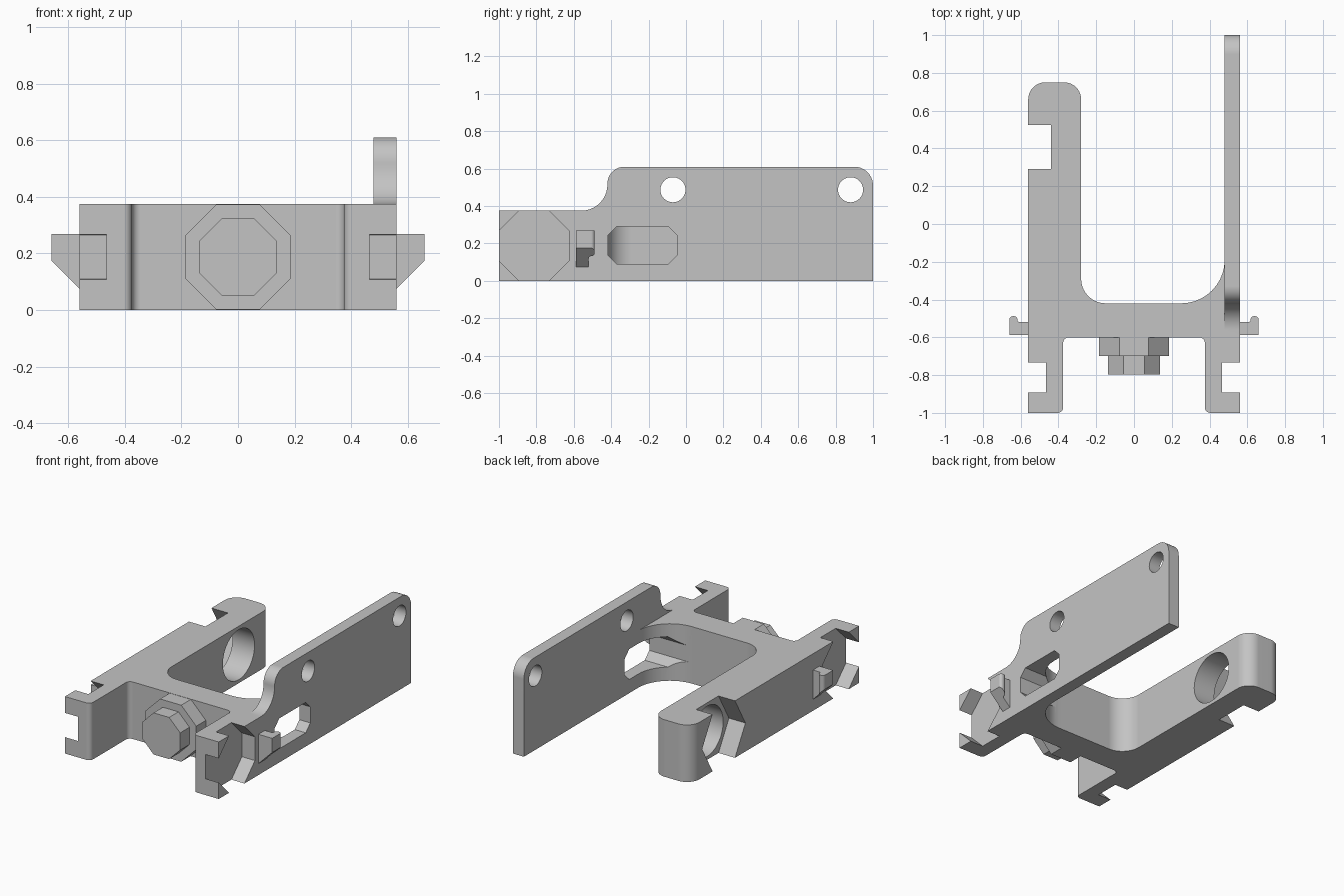
import bpy, bmesh, math
from mathutils import Vector

cube = bpy.data.objects.get("Cube")
if cube:
    bpy.data.objects.remove(cube, do_unlink=True)

grey = bpy.data.materials.new("matte_grey")
grey.use_nodes = True
COLOUR = (0.55, 0.55, 0.55, 1)
grey.diffuse_color = COLOUR
grey.node_tree.nodes["Principled BSDF"].inputs["Base Color"].default_value = COLOUR


def rounded(corners, steps=10):
    """Polygon whose right-angle corners (a, b, radius) become arcs."""
    out = []
    for i, c in enumerate(corners):
        p = Vector(c[:2])
        if len(c) == 2:
            out.append(p)
            continue
        d1 = (Vector(corners[i - 1][:2]) - p).normalized()
        d2 = (Vector(corners[(i + 1) % len(corners)][:2]) - p).normalized()
        centre = p + (d1 + d2) * c[2]
        for k in range(steps + 1):
            t = math.pi / 2 * k / steps
            out.append(centre - c[2] * (d2 * math.cos(t) + d1 * math.sin(t)))
    return out


def ngon(a, b, radius, sides, turn=0.0):
    return [(a + radius * math.cos(turn + math.tau * k / sides),
             b + radius * math.sin(turn + math.tau * k / sides)) for k in range(sides)]


def octagon(a, b, apothem):
    return ngon(a, b, apothem / math.cos(math.pi / 8), 8, math.pi / 8)


def prism(name, outline, axis, lo, hi, cut=None):
    """Extrude a 2D outline along an axis, optionally trimmed by a plane."""
    place = {"x": lambda a, b, t: (t, a, b),
             "y": lambda a, b, t: (a, t, b),
             "z": lambda a, b, t: (a, b, t)}[axis]
    bm = bmesh.new()
    base = bm.faces.new([bm.verts.new(place(p[0], p[1], lo)) for p in outline])
    new = bmesh.ops.extrude_face_region(bm, geom=[base])["geom"]
    bmesh.ops.translate(bm, vec=place(0, 0, hi - lo),
                        verts=[v for v in new if isinstance(v, bmesh.types.BMVert)])
    if cut:
        res = bmesh.ops.bisect_plane(bm, geom=bm.verts[:] + bm.edges[:] + bm.faces[:],
                                     plane_co=cut[0], plane_no=cut[1], clear_outer=True)
        rim = [e for e in res["geom_cut"] if isinstance(e, bmesh.types.BMEdge)]
        bmesh.ops.holes_fill(bm, edges=rim, sides=0)
    bmesh.ops.recalc_face_normals(bm, faces=bm.faces[:])
    mesh = bpy.data.meshes.new(name)
    bm.to_mesh(mesh)
    bm.free()
    mesh.materials.append(grey)
    ob = bpy.data.objects.new(name, mesh)
    bpy.context.collection.objects.link(ob)
    return ob


def activate(ob):
    bpy.ops.object.select_all(action="DESELECT")
    ob.select_set(True)
    bpy.context.view_layer.objects.active = ob


def combine(target, tool, operation="DIFFERENCE"):
    tool.hide_render = True
    mod = target.modifiers.new("combine", "BOOLEAN")
    mod.operation, mod.solver, mod.object = operation, "EXACT", tool
    activate(target)
    bpy.ops.object.modifier_apply(modifier=mod.name)
    bpy.data.objects.remove(tool, do_unlink=True)


def finish(ob):
    activate(ob)
    bpy.ops.object.shade_smooth_by_angle(angle=math.radians(30))
    ob.modifiers.new("even_shading", "WEIGHTED_NORMAL").keep_sharp = True


HEIGHT = 0.375
MID = HEIGHT / 2

# Frame: bridge, two front legs, thick right arm and the foot of the left plate
frame = prism("bracket_frame", rounded([
    (-0.56, -1), (-0.375, -1, 0.03), (-0.375, -0.6, 0.03),
    (0.375, -0.6, 0.03), (0.375, -1, 0.03), (0.56, -1),
    (0.56, 1), (0.48, 1), (0.48, -0.42, 0.23),
    (-0.28, -0.42, 0.13), (-0.28, 0.75, 0.09), (-0.56, 0.75, 0.09)]), "z", 0, HEIGHT)

# Raised left plate
plate = prism("side_plate", rounded([
    (-0.6, 0.2), (1, 0.2), (1, 0.61, 0.1), (-0.42, 0.61, 0.09),
    (-0.42, HEIGHT, 0.14), (-0.6, HEIGHT)]), "x", 0.48, 0.56)
combine(frame, plate, "UNION")

# Round holes and long slot in the plate
for y in (-0.07, 0.88):
    combine(frame, prism("plate_hole", ngon(y, 0.487, 0.067, 40), "x", 0.4, 0.7))
y0, y1, z0, z1, c = -0.418, -0.048, 0.09, 0.29, 0.047
slot = [(y0 + c, z0), (y1 - c, z0), (y1, z0 + c), (y1, z1 - c),
        (y1 - c, z1), (y0 + c, z1), (y0, z1 - c), (y0, z0 + c)]
combine(frame, prism("plate_slot", slot, "x", 0.2, 0.7))

# Octagonal pockets in the outside of the front legs
for s in (-1, 1):
    lo, hi = sorted((s * 0.465, s * 0.7))
    combine(frame, prism("leg_pocket", octagon(-0.8125, MID, 0.189), "x", lo, hi))

# Hexagonal pocket and round hole through the right arm
combine(frame, prism("arm_pocket", ngon(0.407, MID, 0.225, 6), "x", -0.7, -0.44))
combine(frame, prism("arm_hole", ngon(0.407, MID, 0.165, 48), "x", -0.6, -0.2))
finish(frame)

# Stepped octagonal boss on the front
finish(prism("boss_base", octagon(0, MID, 0.186), "y", -0.7, -0.59))
finish(prism("boss_tip", octagon(0, MID, 0.137), "y", -0.797, -0.69))

# Small side hooks with a sloped underside
for s, side in ((1, "left"), (-1, "right")):
    profile = rounded([(0.55, -0.587), (0.66, -0.587), (0.66, -0.488, 0.019),
                       (0.617, -0.488, 0.019), (0.617, -0.52, 0.012), (0.55, -0.52)], 6)
    finish(prism(side + "_hook", [(s * p[0], p[1]) for p in profile], "z", 0.03, 0.268,
                 cut=((s * 0.66, 0, 0.175), (s, 0, -1))))
